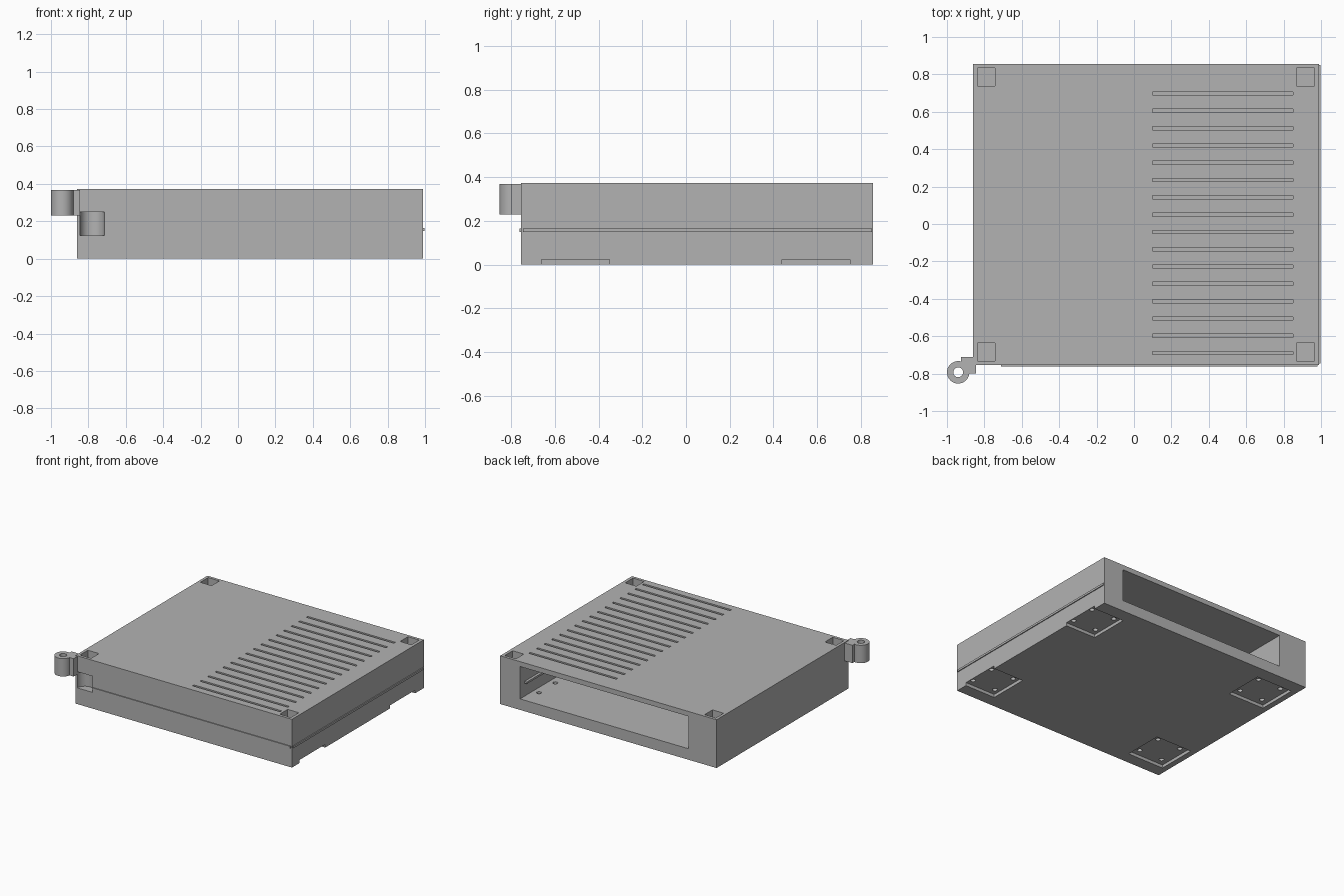
import bpy, bmesh
from mathutils import Matrix, Vector

old = bpy.data.objects.get("Cube")
if old:
    bpy.data.objects.remove(old, do_unlink=True)

grey = bpy.data.materials.new("plain_grey")
grey.use_nodes = True
grey.diffuse_color = (0.45, 0.45, 0.45, 1)
grey.node_tree.nodes["Principled BSDF"].inputs["Base Color"].default_value = (0.45, 0.45, 0.45, 1)

# Case extents
X0, X1, Y0, Y1, TOP = -0.86, 0.99, -0.755, 0.855, 0.373


def box(bm, x, y, z):
    size = Vector((x[1] - x[0], y[1] - y[0], z[1] - z[0]))
    mid = Vector((sum(x), sum(y), sum(z))) / 2
    bmesh.ops.create_cube(bm, size=1, matrix=Matrix.LocRotScale(mid, None, size))


def cyl(bm, x, y, z, r, sides=32):
    bmesh.ops.create_cone(bm, cap_ends=True, segments=sides, radius1=r, radius2=r, depth=z[1] - z[0],
                          matrix=Matrix.Translation((x, y, sum(z) / 2)))


def finish(bm, name):
    me = bpy.data.meshes.new(name)
    bm.to_mesh(me)
    bm.free()
    ob = bpy.data.objects.new(name, me)
    bpy.context.collection.objects.link(ob)
    me.materials.append(grey)
    return ob


def activate(ob):
    bpy.ops.object.select_all(action='DESELECT')
    ob.select_set(True)
    bpy.context.view_layer.objects.active = ob


def combine(ob, bm, operation='DIFFERENCE'):
    tool = finish(bm, "cutter")
    tool.hide_render = True
    mod = ob.modifiers.new("combine", 'BOOLEAN')
    mod.operation, mod.solver, mod.object = operation, 'EXACT', tool
    activate(ob)
    bpy.ops.object.modifier_apply(modifier=mod.name)
    bpy.data.objects.remove(tool, do_unlink=True)


# Case
bm = bmesh.new()
box(bm, (X0, X1), (Y0, Y1), (0, TOP))
case = finish(bm, "case")

# Cavity open at the back, corner sockets, vent slots, foot recesses, hinge clearance
bm = bmesh.new()
box(bm, (-0.62, 0.82), (-0.67, 1), (0.085, 0.335))
for x in (-0.79, 0.918):
    for y in (-0.685, 0.785):
        box(bm, (x - 0.048, x + 0.048), (y - 0.048, y + 0.048), (TOP - 0.06, 0.5))
for i in range(16):
    y = -0.69 + i * 0.0925
    box(bm, (0.1, 0.85), (y - 0.009, y + 0.009), (TOP - 0.012, 0.5))
pads = [(x, y) for x in (-0.66, 0.87) for y in (-0.505, 0.595)]
for x, y in pads:
    right = x + 0.155 if x < 0 else 1.1
    left = x - 0.155 if x < 0 else 0.73
    box(bm, (left, right), (y - 0.155, y + 0.155), (-0.1, 0.024))
cyl(bm, -0.78, Y0, (0.125, 0.25), 0.065, 48)
combine(case, bm)

# Screw holes in the foot recesses
bm = bmesh.new()
for x, y in pads:
    for dx in (-0.1, 0.1):
        for dy in (-0.1, 0.1):
            cyl(bm, x + dx, y + dy, (-0.05, 0.12), 0.018, 20)
combine(case, bm)

# Thin guide ribs on the front and one side
bm = bmesh.new()
box(bm, (-0.71, X1 - 0.01), (Y0 - 0.007, Y0 + 0.01), (0.148, 0.164))
finish(bm, "front_rib")
bm = bmesh.new()
box(bm, (X1 - 0.01, X1 + 0.007), (Y0 + 0.01, Y1 - 0.005), (0.148, 0.164))
finish(bm, "side_rib")

# Rail inside the cavity
bm = bmesh.new()
box(bm, (0.8, 0.83), (-0.68, 0.8), (0.185, 0.2))
finish(bm, "inner_rail")

# Hinge knuckle with its arm and pin hole
bm = bmesh.new()
cyl(bm, -0.94, -0.793, (0.23, 0.368), 0.06, 48)
hinge = finish(bm, "hinge_knuckle")
bm = bmesh.new()
box(bm, (-0.925, -0.845), (-0.8, -0.71), (0.23, 0.368))
combine(hinge, bm, 'UNION')
bm = bmesh.new()
cyl(bm, -0.94, -0.793, (0.1, 0.5), 0.026)
combine(hinge, bm)

for ob in (case, hinge):
    activate(ob)
    bpy.ops.object.shade_smooth_by_angle()
